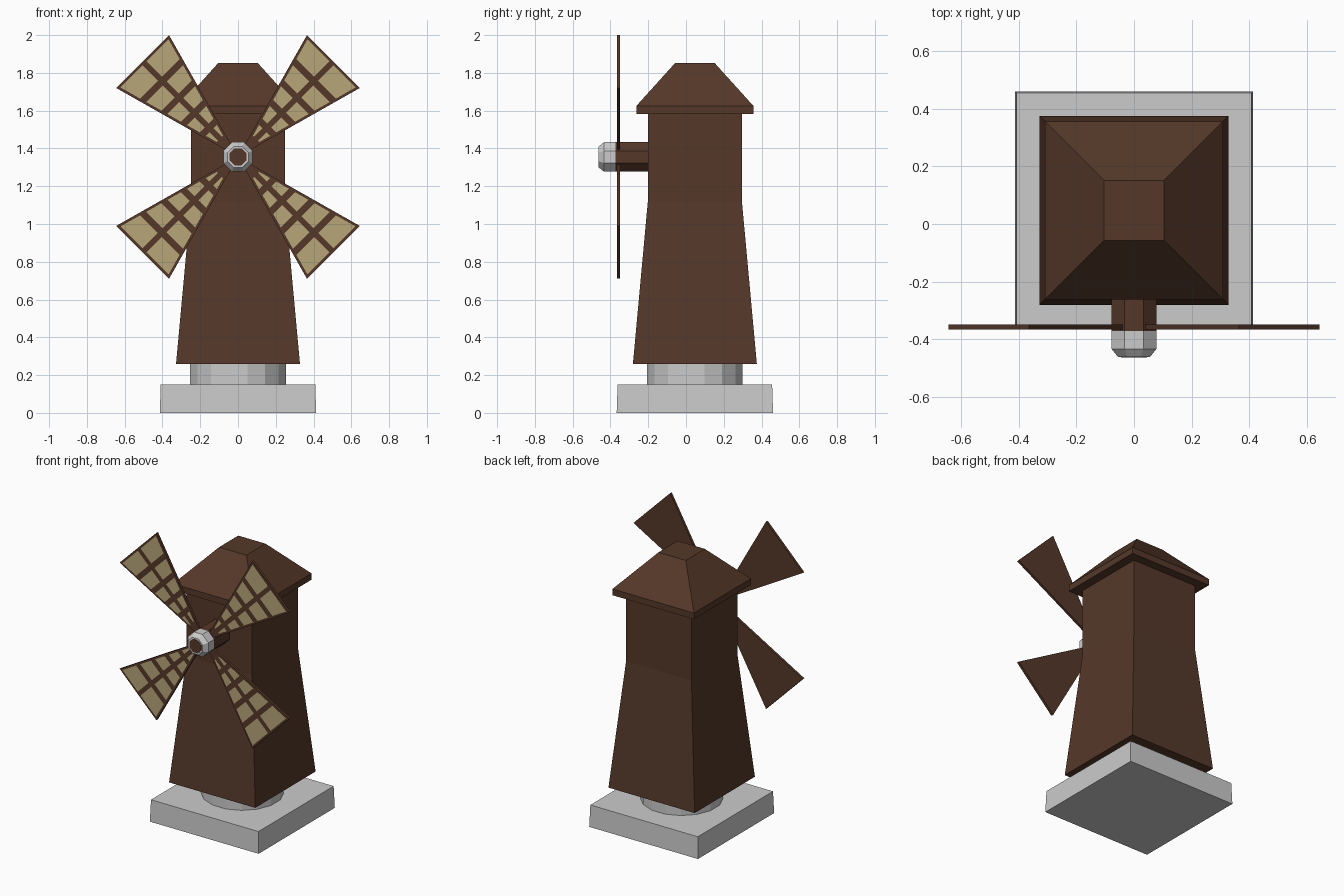
import bpy, bmesh, math
from mathutils import Matrix

if "Cube" in bpy.data.objects:
    bpy.data.objects.remove(bpy.data.objects["Cube"])

CY = 0.047                     # tower axis
HUB_Z = 1.355                  # sail axis height


def material(name, rgb):
    m = bpy.data.materials.new(name)
    m.diffuse_color = (*rgb, 1)
    m.use_nodes = True
    m.node_tree.nodes["Principled BSDF"].inputs["Base Color"].default_value = m.diffuse_color
    return m


BROWN = material("brown_wood", (0.09, 0.039, 0.022))
CREAM = material("cream_cloth", (0.47, 0.38, 0.19))


def finish(name, bm, mat=None, fix=True):
    if fix:
        bmesh.ops.recalc_face_normals(bm, faces=bm.faces)
    me = bpy.data.meshes.new(name)
    bm.to_mesh(me)
    bm.free()
    ob = bpy.data.objects.new(name, me)
    bpy.context.collection.objects.link(ob)
    if mat:
        me.materials.append(mat)
    return ob


def rings(name, profile, sides, mat=None, matrix=Matrix()):
    """Stack polygon rings (apothem, height) with flat sides facing the axes."""
    bm = bmesh.new()
    k = 1 / math.cos(math.pi / sides)
    loops = []
    for a, h in profile:
        ang = [2 * math.pi * (i + 0.5) / sides for i in range(sides)]
        loops.append([bm.verts.new((a * k * math.cos(t), a * k * math.sin(t), h)) for t in ang])
    for lo, hi in zip(loops, loops[1:]):
        for i in range(sides):
            j = (i + 1) % sides
            bm.faces.new((lo[i], lo[j], hi[j], hi[i]))
    bm.faces.new(loops[0][::-1])
    bm.faces.new(loops[-1])
    bm.transform(matrix)
    return finish(name, bm, mat)


# Stone base and round plinth
axis = Matrix.Translation((0, CY, 0))
rings("base_slab", [(0.414, 0), (0.409, 0.15)], 4, matrix=axis)
rings("plinth", [(0.253, 0.14), (0.253, 0.265)], 16, matrix=axis)

# Tower and roof
rings("tower", [(0.328, 0.26), (0.249, 1.12), (0.249, 1.59)], 4, BROWN, axis)
rings("roof", [(0.31, 1.582), (0.31, 1.625), (0.104, 1.853)], 4, BROWN, axis)

# Axle and hub, pointing to the front
forward = Matrix.Translation((0, 0, HUB_Z)) @ Matrix.Rotation(math.pi / 2, 4, 'X')
rings("axle", [(0.078, 0.19), (0.078, 0.372)], 8, BROWN, forward)
rings("hub", [(0.078, 0.37), (0.078, 0.434), (0.055, 0.463)], 8, None, forward)
rings("axle_cap", [(0.045, 0.45), (0.045, 0.464)], 8, BROWN, forward)

# Sails: wedge-shaped board with two columns of cloth panels on the front
SLOPE, U0, U1 = 0.277, 0.05, 0.714
FRONT, BACK = -0.366, -0.349
ROWS = [(0.135, 0.2), (0.235, 0.31), (0.345, 0.425), (0.46, 0.55), (0.585, 0.7)]

for n in range(4):
    turn = Matrix.Translation((0, 0, HUB_Z)) @ Matrix.Rotation(math.radians(45 + 90 * n), 4, 'Y')

    bm = bmesh.new()
    outline = [(U0, -1), (U1, -1), (U1, 1), (U0, 1)]
    face = bm.faces.new([bm.verts.new((u, FRONT, s * u * SLOPE)) for u, s in outline])
    ext = bmesh.ops.extrude_face_region(bm, geom=[face], use_keep_orig=True)
    for v in ext["geom"]:
        if isinstance(v, bmesh.types.BMVert):
            v.co.y = BACK
    bm.transform(turn)
    finish(f"sail_frame_{n + 1}", bm, BROWN)

    bm = bmesh.new()
    for a, b in ROWS:
        for s in (-1, 1):
            pts = [(a, 0.015), (b, 0.015), (b, b * SLOPE - 0.014), (a, a * SLOPE - 0.014)]
            quad = [bm.verts.new((u, FRONT - 0.001, s * w)) for u, w in pts]
            f = bm.faces.new(quad)
            f.normal_update()
            if f.normal.y > 0:
                f.normal_flip()
    bm.transform(turn)
    finish(f"sail_cloth_{n + 1}", bm, CREAM, fix=False)
